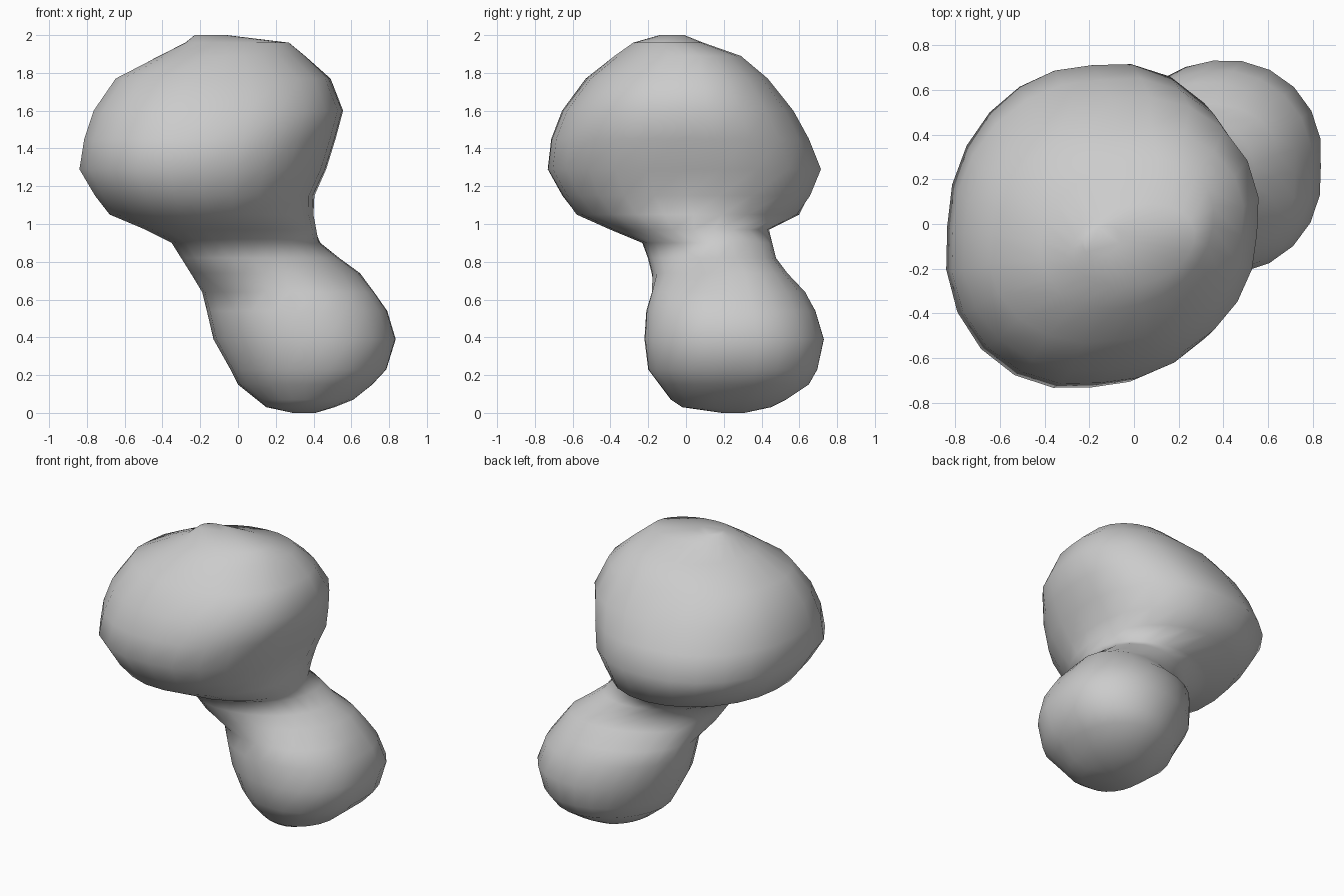
import bpy, bmesh, math

# horizontal sections, bottom to top: z, x_min, x_max, y_min, y_max
BALL = [
    (0.00, 0.29, 0.41, 0.19, 0.31),
    (0.03, 0.15, 0.51, -0.02, 0.45),
    (0.07, 0.10, 0.61, -0.08, 0.53),
    (0.15, 0.00, 0.71, -0.14, 0.65),
    (0.23, -0.04, 0.785, -0.20, 0.695),
    (0.39, -0.13, 0.835, -0.22, 0.73),
    (0.54, -0.165, 0.79, -0.21, 0.685),
    (0.64, -0.19, 0.72, -0.18, 0.63),
]
NECK = [
    (0.74, -0.25, 0.64, -0.18, 0.53),
    (0.82, -0.30, 0.53, -0.20, 0.47),
    (0.90, -0.35, 0.43, -0.23, 0.45),
]
UNDERSIDE = [
    (0.97, -0.49, 0.415, -0.40, 0.44),
    (1.05, -0.68, 0.40, -0.58, 0.60),
]
HEAD = [
    (1.15, -0.75, 0.395, -0.65, 0.65),
    (1.29, -0.835, 0.46, -0.73, 0.71),
    (1.45, -0.81, 0.51, -0.71, 0.645),
    (1.60, -0.76, 0.55, -0.65, 0.56),
    (1.77, -0.64, 0.48, -0.52, 0.42),
]
CROWN = [
    (1.89, -0.42, 0.355, -0.38, 0.29),
    (1.96, -0.28, 0.27, -0.28, 0.09),
    (2.00, -0.23, -0.06, -0.14, -0.01),
]
# each zone: sections, lean of the oval towards +x+y, bulge of the four diagonals
ZONES = [
    (BALL, 0.0, (0.03, -0.025, 0.0, 0.025)),
    (NECK, 0.25, (0.02, -0.02, 0.01, 0.0)),
    (UNDERSIDE, 0.1, (0.0, 0.0, 0.02, 0.0)),
    (HEAD, 0.0, (0.06, 0.0, 0.055, 0.0)),
    (CROWN, 0.2, (0.01, 0.0, 0.0, 0.0)),
]
SIDES = 24


def add_ring(bm, section, lean, bulge):
    """One oval section with its diagonals pushed in or out."""
    z, x0, x1, y0, y1 = section
    size = min(1.0, (x1 - x0) / 0.8)
    ring = []
    for i in range(SIDES):
        a = 2 * math.pi * i / SIDES
        b = size * bulge[4 * i // SIDES] * abs(math.sin(2 * a))
        x = (x0 + x1) / 2 + (x1 - x0) / 2 * math.cos(a - lean / 2)
        y = (y0 + y1) / 2 + (y1 - y0) / 2 * math.sin(a + lean / 2)
        ring.append(bm.verts.new((x + b * math.cos(a), y + b * math.sin(a), z)))
    return ring


bm = bmesh.new()
rings = [add_ring(bm, s, lean, bulge)
         for sections, lean, bulge in ZONES for s in sections]

# skin between sections, then close both ends
for lo, hi in zip(rings, rings[1:]):
    for i in range(SIDES):
        j = (i + 1) % SIDES
        bm.faces.new((lo[i], lo[j], hi[j], hi[i]))
bm.faces.new(rings[0][::-1])
bm.faces.new(rings[-1])
for f in bm.faces:
    f.smooth = True

mesh = bpy.data.meshes.new("blob_body")
bm.to_mesh(mesh)
bm.free()
body = bpy.data.objects.new("blob_body", mesh)
bpy.context.collection.objects.link(body)
